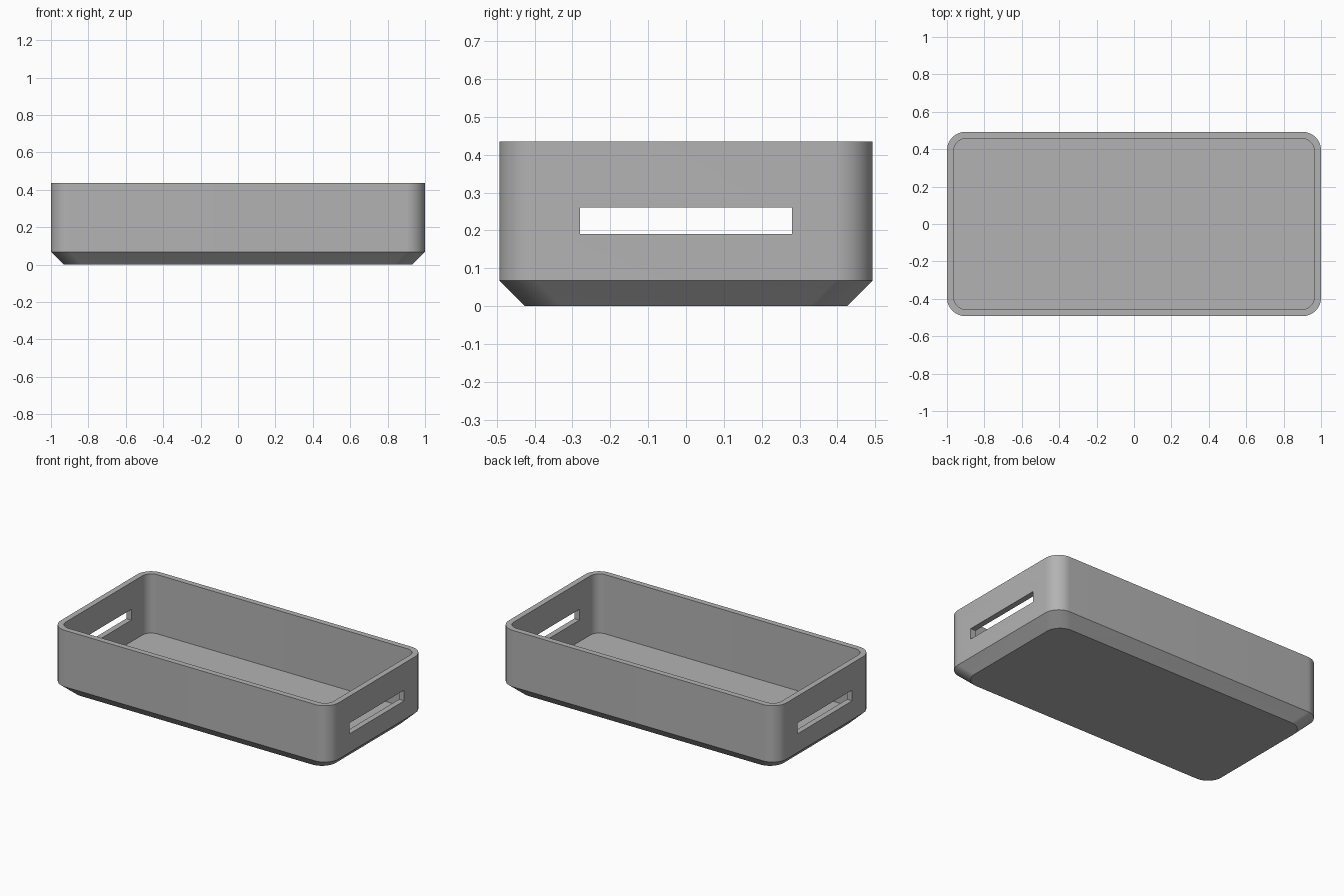
import bpy
import bmesh
from math import cos, sin, pi, radians

HX, HY, HEIGHT = 1.0, 0.493, 0.435      # outer half sizes and height
CHAMFER, WALL, FLOOR = 0.068, 0.037, 0.05
RADIUS, STEPS = 0.1, 16

cube = bpy.data.objects.get("Cube")
if cube:
    bpy.data.objects.remove(cube, do_unlink=True)

# Plain grey plastic
grey = bpy.data.materials.new("grey plastic")
grey.use_nodes = True
colour = (0.45, 0.45, 0.45, 1)
grey.diffuse_color = colour
grey.node_tree.nodes["Principled BSDF"].inputs["Base Color"].default_value = colour


def rounded_ring(bm, inset, z, r):
    """Rounded rectangle of vertices at height z."""
    cx, cy = HX - inset - r, HY - inset - r
    ring = []
    for q, (sx, sy) in enumerate([(1, 1), (-1, 1), (-1, -1), (1, -1)]):
        for i in range(STEPS + 1):
            a = (q + i / STEPS) * pi / 2
            ring.append(bm.verts.new((sx * cx + r * cos(a), sy * cy + r * sin(a), z)))
    return ring


def bridge(bm, a, b):
    n = len(a)
    for i in range(n):
        j = (i + 1) % n
        bm.faces.new((a[i], a[j], b[j], b[i]))


# Tray shell: chamfered base, outer wall, rim, inner wall, floor
bm = bmesh.new()
rings = [rounded_ring(bm, *spec) for spec in (
    (CHAMFER, 0, RADIUS),
    (0, CHAMFER, RADIUS),
    (0, HEIGHT, RADIUS),
    (WALL, HEIGHT, RADIUS - WALL),
    (WALL, FLOOR, RADIUS - WALL),
)]
for lower, upper in zip(rings, rings[1:]):
    bridge(bm, lower, upper)
bm.faces.new(reversed(rings[0]))
bm.faces.new(rings[-1])
bmesh.ops.recalc_face_normals(bm, faces=bm.faces)
mesh = bpy.data.meshes.new("tray")
bm.to_mesh(mesh)
bm.free()
mesh.materials.append(grey)
tray = bpy.data.objects.new("tray", mesh)
bpy.context.collection.objects.link(tray)

# Handle slots through both end walls
bpy.ops.mesh.primitive_cube_add(size=1, location=(0, 0, 0.225))
cutter = bpy.context.object
cutter.name = "handle_slot_cutter"
cutter.scale = (3, 0.56, 0.07)
cutter.hide_render = True
cutter.data.materials.append(grey)

slots = tray.modifiers.new("handle slots", 'BOOLEAN')
slots.operation = 'DIFFERENCE'
slots.solver = 'EXACT'
slots.object = cutter
bpy.ops.object.select_all(action='DESELECT')
tray.select_set(True)
bpy.context.view_layer.objects.active = tray
bpy.ops.object.modifier_apply(modifier=slots.name)
bpy.data.objects.remove(cutter, do_unlink=True)
bpy.ops.object.shade_smooth_by_angle(angle=radians(30))
